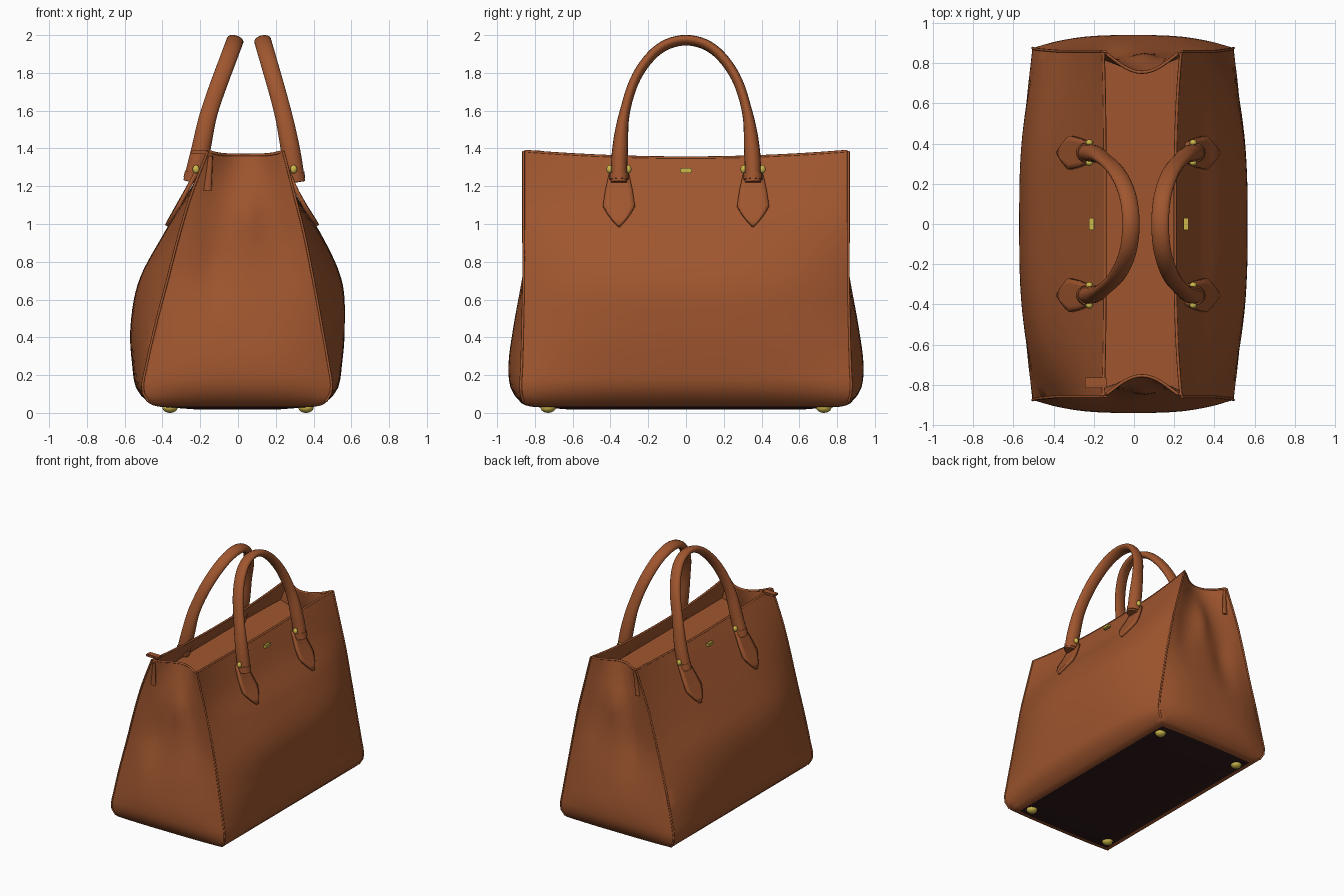
import bpy, bmesh, math
from mathutils import Vector

if "Cube" in bpy.data.objects:
    bpy.data.objects.remove(bpy.data.objects["Cube"], do_unlink=True)


def material(name, rgb):
    m = bpy.data.materials.new(name)
    m.use_nodes = True
    m.diffuse_color = (*rgb, 1)
    m.node_tree.nodes["Principled BSDF"].inputs["Base Color"].default_value = (*rgb, 1)
    return m


LEATHER = material("tan leather", (0.35, 0.093, 0.028))
GOLD = material("gold metal", (0.62, 0.48, 0.07))
BASE = material("dark base", (0.03, 0.011, 0.011))


def finish(name, bm, mats, angle=40):
    bmesh.ops.recalc_face_normals(bm, faces=bm.faces)
    me = bpy.data.meshes.new(name)
    bm.to_mesh(me)
    bm.free()
    for m in mats:
        me.materials.append(m)
    ob = bpy.data.objects.new(name, me)
    bpy.context.collection.objects.link(ob)
    bpy.ops.object.select_all(action='DESELECT')
    ob.select_set(True)
    bpy.context.view_layer.objects.active = ob
    bpy.ops.object.shade_smooth_by_angle(angle=math.radians(angle))
    return ob


# Body profile: z, right corner x, left corner x, corner y, panel bulges, end bulge
PROFILE = [
    (0.05, -0.47, 0.46, 0.86, 0.00, 0.00, 0.01),
    (0.12, -0.505, 0.495, 0.875, 0.03, 0.03, 0.05),
    (0.25, -0.485, 0.48, 0.87, 0.075, 0.07, 0.07),
    (0.45, -0.44, 0.445, 0.865, 0.13, 0.12, 0.05),
    (0.70, -0.375, 0.40, 0.86, 0.15, 0.15, 0.01),
    (0.95, -0.31, 0.35, 0.86, 0.085, 0.09, -0.03),
    (1.15, -0.25, 0.30, 0.86, 0.03, 0.015, -0.06),
    (1.385, -0.16, 0.24, 0.86, -0.01, -0.03, -0.10),
]
TOP = PROFILE[-1][0]


def smooth_path(rows, key, u):
    """Smooth curve through rows, looked up by column `key`."""
    n = len(rows)
    i = 0
    while i < n - 2 and u > rows[i + 1][key]:
        i += 1
    a, b = rows[i], rows[i + 1]
    p, q = rows[max(i - 1, 0)], rows[min(i + 2, n - 1)]
    h = b[key] - a[key]
    t = min(max((u - a[key]) / h, 0), 1)
    out = []
    for k in range(len(a)):
        ma = (b[k] - p[k]) / (b[key] - p[key]) * h
        mb = (q[k] - a[k]) / (q[key] - a[key]) * h
        out.append((2*t**3 - 3*t*t + 1)*a[k] + (t**3 - 2*t*t + t)*ma
                   + (3*t*t - 2*t**3)*b[k] + (t**3 - t*t)*mb)
    return out


def panel_x(side, y, z):
    _, xl, xr, yc, bl, br, _ = smooth_path(PROFILE, 0, z)
    w = 1 - min(abs(y / yc), 1) ** 3
    return xr + br * w if side > 0 else xl - bl * w


def end_y(side, x, z):
    _, xl, xr, yc, _, _, g = smooth_path(PROFILE, 0, z)
    s = (2 * x - xl - xr) / (xr - xl)
    w = max(1 - s * s, 0)

    def fold(cx, cz, rx, rz):
        return math.exp(-((x - cx) / rx) ** 2 - ((z - cz) / rz) ** 2)

    # A ridge below the pinched top, with a soft valley on either side
    folds = 0.03 * fold(0.05, 1.05, 0.07, 0.16) - 0.035 * fold(-0.14, 0.78, 0.09, 0.22) \
        - 0.02 * fold(0.24, 0.9, 0.08, 0.2)
    return side * (yc + g * (1 - abs(s) ** 3 if g > 0 else w ** 1.4) + folds * w)


def ring(z, inset=0.0, flat=False):
    """Closed horizontal loop around the body."""
    n, m = 28, 20
    _, xl, xr, yc, *_ = smooth_path(PROFILE, 0, z)
    cx, half = (xl + xr) / 2, (xr - xl) / 2
    droop = 0 if flat else (z / TOP) ** 6
    pts = []
    for side in (1, -1):
        for i in range(n):
            t = side * (2 * i / n - 1)
            pts.append((panel_x(side, t * yc, z), t * yc, z - 0.035 * droop * (1 - t * t)))
        for i in range(m):
            t = side * (1 - 2 * i / m)
            x = cx + half * t
            pts.append((x, end_y(side, x, z), z - 0.02 * droop * (1 - t ** 4)))
    return [Vector((cx + (x - cx) * (1 - inset / half), y * (1 - inset / yc), h)) for x, y, h in pts]


# Bag body: sagging dark base, outer skin, rim, inner walls, sunken inner panel
bm = bmesh.new()
z0 = PROFILE[0][0]
loops = []
for inset, z in ((0.25, 0.018), (0.05, 0.033), (0.02, 0.04)):
    loops.append(ring(z0, inset, True))
    for p in loops[-1]:
        p.z = z
loops += [ring(z0 + (TOP - z0) * i / 32) for i in range(33)]
loops += [ring(TOP, 0.015), ring(1.29, 0.02), ring(1.2, 0.02, True)]
rows = [[bm.verts.new(p) for p in lp] for lp in loops]
for k, (a, b) in enumerate(zip(rows, rows[1:])):
    for i in range(len(a)):
        j = (i + 1) % len(a)
        bm.faces.new((a[i], a[j], b[j], b[i])).material_index = int(k == 0)
bm.faces.new(rows[-1])
bm.faces.new(rows[0][::-1]).material_index = 1
finish("bag_body", bm, [LEATHER, BASE], 50)


def sweep(name, pts, radii, normal, mat, closed=False, sides=12):
    """Elliptical tube along pts; radii(p) gives width along normal and thickness."""
    bm = bmesh.new()
    rows, n = [], len(pts)
    for i, p in enumerate(pts):
        nxt = pts[(i + 1) % n] if closed else pts[min(i + 1, n - 1)]
        prv = pts[i - 1] if closed else pts[max(i - 1, 0)]
        t = (nxt - prv).normalized()
        a = (normal - t * normal.dot(t)).normalized()
        b = t.cross(a)
        ra, rb = radii(p)
        rows.append([bm.verts.new(p + a * ra * math.cos(w) + b * rb * math.sin(w))
                     for w in (2 * math.pi * k / sides for k in range(sides))])
    pairs = list(zip(rows, rows[1:])) + ([(rows[-1], rows[0])] if closed else [])
    for a, b in pairs:
        for k in range(sides):
            l = (k + 1) % sides
            bm.faces.new((a[k], a[l], b[l], b[k]))
    if not closed:
        bm.faces.new(rows[0])
        bm.faces.new(rows[-1])
    return finish(name, bm, [mat], 60)


def block(name, centre, size, mat):
    bm = bmesh.new()
    bmesh.ops.create_cube(bm, size=1)
    for v in bm.verts:
        v.co = Vector([c + a * s for c, a, s in zip(centre, v.co, size)])
    bmesh.ops.bevel(bm, geom=bm.edges[:], offset=0.004, segments=2, affect='EDGES')
    return finish(name, bm, [mat])


def ball(name, centre, radii, mat):
    bm = bmesh.new()
    bmesh.ops.create_uvsphere(bm, u_segments=16, v_segments=10, radius=1)
    for v in bm.verts:
        v.co = Vector([c + a * r for c, a, r in zip(centre, v.co, radii)])
    return finish(name, bm, [mat], 60)


# Piping along the rim and the four upright seams
sweep("rim_piping", ring(TOP, 0.006), lambda p: (0.008, 0.008), Vector((0, 0, 1)), LEATHER, True, 8)
for sx in (1, -1):
    for sy in (1, -1):
        seam = []
        for i in range(30):
            z = 0.06 + (TOP - 0.06) * i / 29
            yc = smooth_path(PROFILE, 0, z)[3]
            seam.append(Vector((panel_x(sx, yc, z), sy * yc, z)))
        sweep("seam_piping", seam, lambda p: (0.007, 0.007), Vector((1, 0, 0)), LEATHER, False, 8)

# Handles, as half arches (y, z) mirrored; the top leans towards the middle
ARCH = [(0.355, 1.22), (0.35, 1.38), (0.327, 1.58), (0.262, 1.78), (0.145, 1.925), (0.0, 1.973), (-0.145, 1.925)]
LEAN = {1: [(1.22, 0.305), (1.38, 0.28), (1.6, 0.235), (1.973, 0.13)],
        -1: [(1.22, -0.24), (1.38, -0.2), (1.6, -0.15), (1.973, -0.015)]}
TAB = [(0.99, 0.006), (1.025, 0.038), (1.06, 0.064), (1.095, 0.084), (1.17, 0.073), (1.24, 0.058), (1.28, 0.048)]


def handle_radii(p):
    k = min(max((1.65 - p.z) / 0.3, 0), 1)
    k = k * k * (3 - 2 * k)
    return 0.045 + 0.006 * k, 0.026 + 0.017 * k


for side, name in ((1, "left"), (-1, "right")):
    arch = [(i, y, z) for i, (y, z) in enumerate(ARCH)]
    half = []
    for u in range(31):
        _, y, z = smooth_path(arch, 0, u / 6)
        half.append(Vector((smooth_path(LEAN[side], 0, z)[1], y, z)))
    path = half + [Vector((p.x, -p.y, p.z)) for p in half[-2::-1]]
    lean = half[-1] - half[0]
    sweep(name + "_handle", path, handle_radii, Vector((lean.z, 0, -lean.x)).normalized(), LEATHER, sides=16)

    for sy in (1, -1):
        # Pointed tab lying on the panel
        bm = bmesh.new()
        grid = []
        for z, w in TAB:
            ys = [sy * 0.355 + w * c / 3 for c in range(-3, 4)]
            grid.append([bm.verts.new((panel_x(side, y, z) + side * 0.009, y, z)) for y in ys])
        for a, b in zip(grid, grid[1:]):
            for i in range(6):
                bm.faces.new((a[i], a[i + 1], b[i + 1], b[i]))
        tab = finish(name + "_handle_tab", bm, [LEATHER])
        mod = tab.modifiers.new("thickness", 'SOLIDIFY')
        mod.thickness, mod.offset = 0.022, 0
        # Gold pin ends and leather collar joining the handle to its tab
        x = smooth_path(LEAN[side], 0, 1.29)[1]
        for dy in (-0.05, 0.05):
            ball(name + "_handle_pin", (x, sy * 0.355 + dy, 1.29), (0.018, 0.016, 0.022), GOLD)
        collar = [Vector((smooth_path(LEAN[side], 0, z)[1], sy * 0.355, z)) for z in (1.235, 1.25, 1.27)]
        sweep(name + "_handle_collar", collar, lambda p: (0.054, 0.05), Vector((1, 0, 0)), LEATHER, sides=16)
    block(name + "_clasp", (panel_x(side, 0, 1.283) + side * 0.005, 0, 1.283), (0.026, 0.062, 0.025), GOLD)

# Hanging pulls at both ends, and the closing tab lying on the front corner
for sy in (1, -1):
    strap = []
    for i in range(9):
        x, z = -0.145 - 0.002 * i, 1.36 - 0.023 * i
        strap.append(Vector((x, end_y(sy, x, z) + sy * 0.007, z)))
    sweep("end_pull", strap, lambda p: (0.012 + 0.05 * (1.36 - p.z), 0.009), Vector((1, 0, 0)), LEATHER)
block("closing_tab", (-0.19, -0.79, 1.38), (0.11, 0.05, 0.02), LEATHER)

# Feet
for sx in (1, -1):
    for sy in (1, -1):
        ball("foot", (sx * 0.36, sy * 0.73, 0.028), (0.04, 0.04, 0.028), GOLD)
